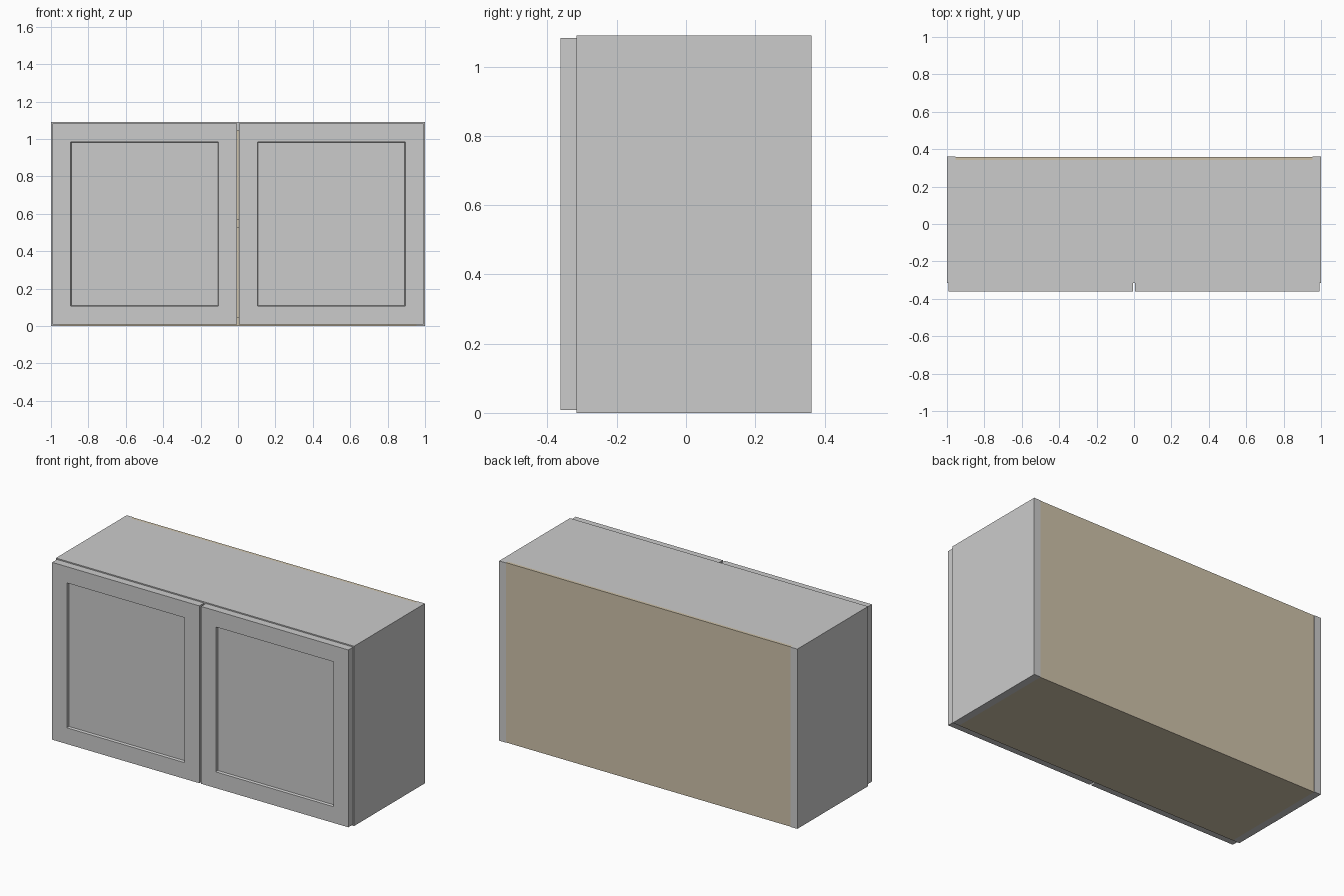
import bpy
import bmesh

if "Cube" in bpy.data.objects:
    bpy.data.objects.remove(bpy.data.objects["Cube"])

H = 1.09       # cabinet height
T = 0.045      # board thickness
BACK = 0.362   # rear plane
FRONT = -0.316 # carcass front plane

beige = bpy.data.materials.new("interior_beige")
beige.diffuse_color = (0.62, 0.54, 0.40, 1)
beige.use_nodes = True
beige.node_tree.nodes["Principled BSDF"].inputs["Base Color"].default_value = beige.diffuse_color


def box_bmesh(lo, hi):
    bm = bmesh.new()
    bmesh.ops.create_cube(bm, size=1)
    for v in bm.verts:
        v.co = [(a + b) / 2 + c * (b - a) for a, b, c in zip(lo, hi, v.co)]
    return bm


def finish(name, bm, mat=None):
    bmesh.ops.recalc_face_normals(bm, faces=bm.faces[:])
    mesh = bpy.data.meshes.new(name)
    bm.to_mesh(mesh)
    bm.free()
    obj = bpy.data.objects.new(name, mesh)
    bpy.context.collection.objects.link(obj)
    if mat:
        mesh.materials.append(mat)
    return obj


def board(name, lo, hi, mat=None):
    return finish(name, box_bmesh(lo, hi), mat)


def door(name, x0, x1):
    # Slab whose front is inset into a frame around a recessed panel
    bm = box_bmesh((x0, -0.362, 0.008), (x1, FRONT, H - 0.007))
    bm.normal_update()
    front = min(bm.faces, key=lambda f: f.calc_center_median().y)
    bmesh.ops.inset_region(bm, faces=[front], thickness=0.139)
    bmesh.ops.inset_region(bm, faces=[front], thickness=0.005)
    for v in front.verts:
        v.co.y += 0.015
    return finish(name, bm)


# Side panels and doors, one of each per side
for label, s in (("left", -1), ("right", 1)):
    xs = sorted((s * 1.0, s * (1 - T)))
    board(label + "_side", (xs[0], FRONT, 0), (xs[1], BACK, H))
    door(label + "_door", *sorted((s * 0.006, s * 0.993)))

# Boards between the sides
inner = 1 - T
back_face = BACK - 0.02
board("top_panel", (-inner, FRONT, H - T), (inner, back_face, H))
board("bottom_panel", (-inner, FRONT, 0), (inner, back_face, T), beige)
board("shelf", (-inner, FRONT + 0.02, 0.525), (inner, back_face, 0.525 + T), beige)

# Thin back panel, set just inside the sides
board("back_panel", (-inner, back_face, 0), (inner, BACK - 0.003, H), beige)
